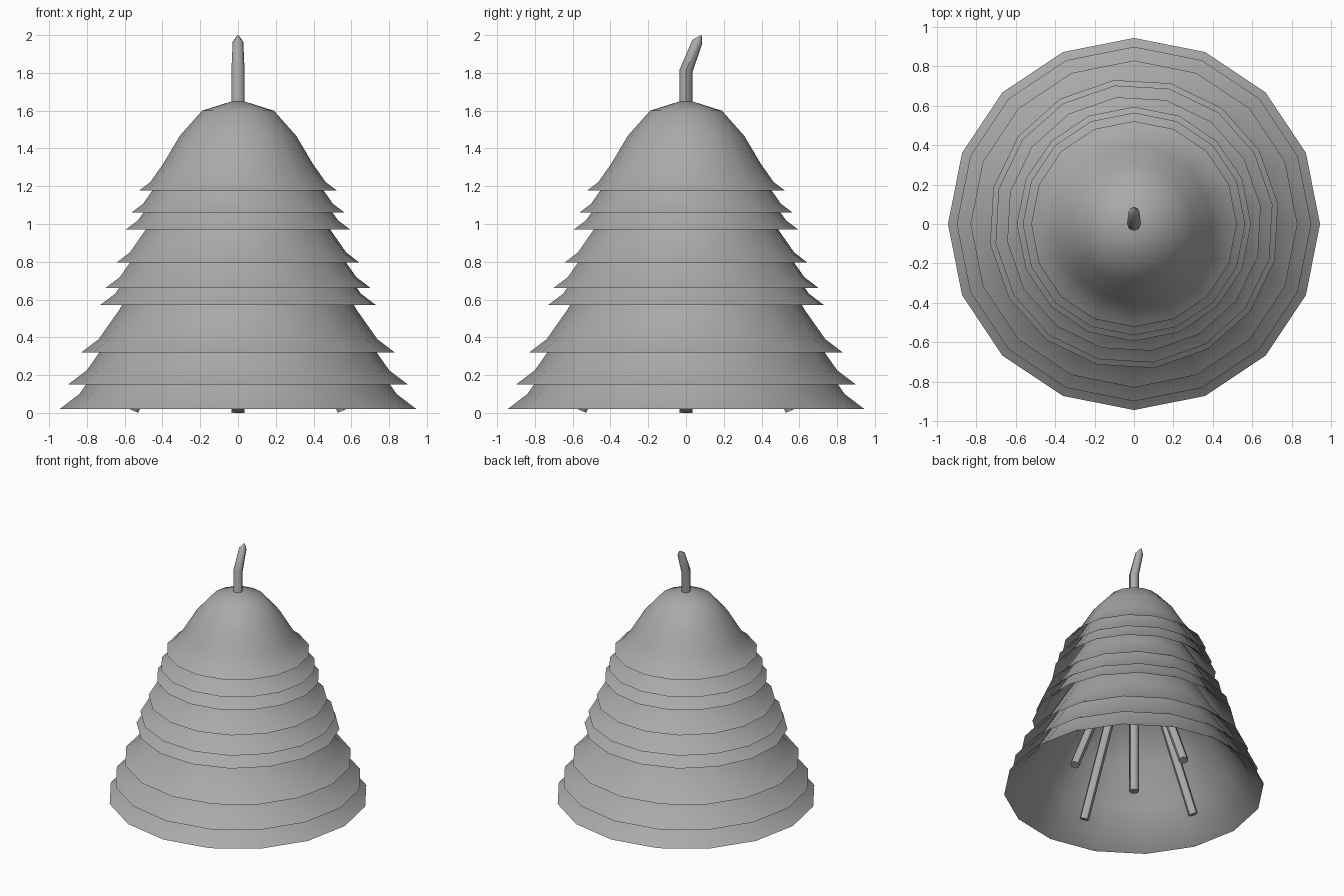
import bpy, bmesh, math
from mathutils import Vector

cube = bpy.data.objects.get("Cube")
if cube:
    bpy.data.objects.remove(cube, do_unlink=True)

grey = bpy.data.materials.new("plain_grey")
grey.use_nodes = True
grey.diffuse_color = (0.4, 0.4, 0.4, 1)
grey.node_tree.nodes["Principled BSDF"].inputs["Base Color"].default_value = grey.diffuse_color


def finish(name, bm, angle):
    bmesh.ops.recalc_face_normals(bm, faces=bm.faces)
    mesh = bpy.data.meshes.new(name)
    bm.to_mesh(mesh)
    bm.free()
    obj = bpy.data.objects.new(name, mesh)
    bpy.context.collection.objects.link(obj)
    mesh.materials.append(grey)
    bpy.ops.object.select_all(action="DESELECT")
    obj.select_set(True)
    bpy.context.view_layer.objects.active = obj
    bpy.ops.object.shade_smooth_by_angle(angle=math.radians(angle))


def bridge(bm, rings):
    for low, high in zip(rings, rings[1:]):
        n = len(low)
        for i in range(n):
            j = (i + 1) % n
            bm.faces.new((low[i], low[j], high[j], high[i]))


# Thatch skirt: an open bell, radius and height relative to its rim
BELL = [(1, 0), (0.89, 0.09), (0.76, 0.29), (0.59, 0.6), (0.365, 0.875)]


def thatch_layer(name, radius, base, turn, sides=16):
    bm = bmesh.new()
    height = radius * 0.923
    rings = []
    for r, h in BELL:
        angles = [turn + math.tau * i / sides for i in range(sides)]
        rings.append([bm.verts.new((radius * r * math.cos(a), radius * r * math.sin(a),
                                    base + height * h)) for a in angles])
    bridge(bm, rings)
    apex = bm.verts.new((0, 0, base + height))
    for i in range(sides):
        bm.faces.new((rings[-1][i], rings[-1][(i + 1) % sides], apex))
    finish(name, bm, 60)


# Pole: a tube through (centre, axis, radius) stations
def pole(name, stations, sides=8):
    bm = bmesh.new()
    rings = []
    for centre, axis, radius in stations:
        turn = Vector((0, 0, 1)).rotation_difference(Vector(axis))
        ring = []
        for i in range(sides):
            a = math.tau * i / sides
            offset = turn @ Vector((radius * math.cos(a), radius * math.sin(a), 0))
            ring.append(bm.verts.new(Vector(centre) + offset))
        rings.append(ring)
    bridge(bm, rings)
    bm.faces.new(rings[0])
    bm.faces.new(rings[-1])
    finish(name, bm, 45)


# Three tiers of three skirts: turn in degrees, then rim radius and height
TIERS = {
    "lower": (0, [(0.945, 0.02), (0.9, 0.15), (0.83, 0.32)]),
    "middle": (8, [(0.738, 0.57), (0.71, 0.66), (0.65, 0.795)]),
    "upper": (0, [(0.595, 0.97), (0.565, 1.06), (0.522, 1.178)]),
}
for tier, (turn, rims) in TIERS.items():
    for k, (radius, base) in enumerate(rims, 1):
        thatch_layer(f"{tier}_thatch_{k}", radius, base, math.radians(turn))

# Centre pole with its bent tip
UP, LEAN = (0, 0, 1), (0, 0.35, 0.94)
pole("centre_pole", [((0, 0, 0), UP, 0.035),
                     ((0, 0, 1.81), (0, 0.18, 0.98), 0.035),
                     ((0, 0.06, 1.965), LEAN, 0.028),
                     ((0, 0.08, 1.998), LEAN, 0.004)])

# Four leaning support poles
for side, quarter in (("left", 0), ("back", 1), ("right", 2), ("front", 3)):
    c, s = round(math.cos(quarter * math.pi / 2)), round(math.sin(quarter * math.pi / 2))
    foot, top = Vector((0.56 * c, 0.56 * s, 0.014)), Vector((0.24 * c, 0.24 * s, 0.8))
    axis = top - foot
    pole(f"{side}_support_pole", [(foot, axis, 0.035), (top, axis, 0.035)])
